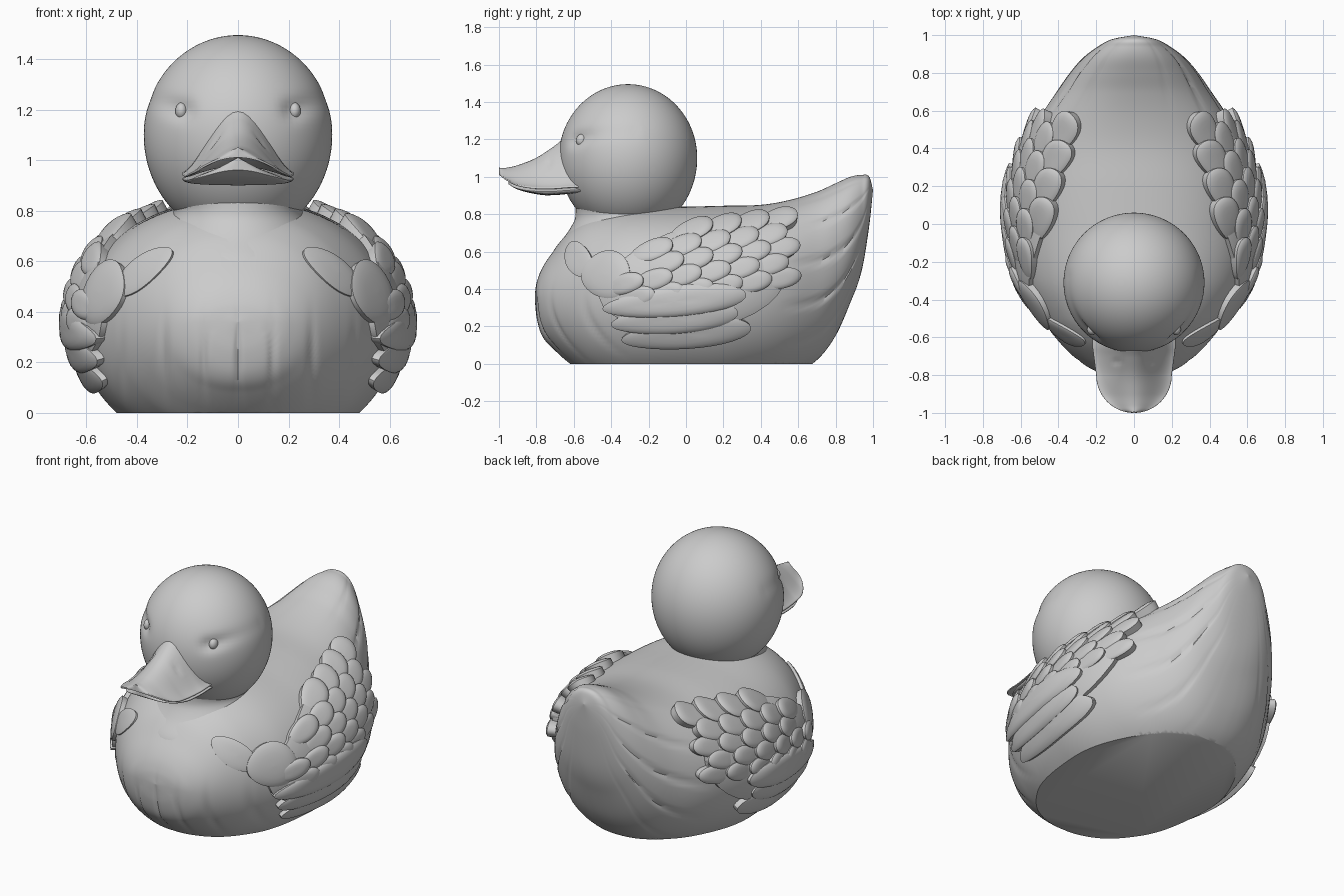
import bpy, bmesh, math
from math import sin, cos, pi, exp
from mathutils import Vector

cube = bpy.data.objects.get("Cube")
if cube:
    bpy.data.objects.remove(cube, do_unlink=True)

grey = bpy.data.materials.new("plain grey")
grey.use_nodes = True
GREY = (0.6, 0.6, 0.6, 1)
grey.diffuse_color = GREY
grey.node_tree.nodes["Principled BSDF"].inputs["Base Color"].default_value = GREY


def finish(bm, name, angle=40):
    bmesh.ops.remove_doubles(bm, verts=bm.verts, dist=0.0002)
    bmesh.ops.recalc_face_normals(bm, faces=bm.faces)
    me = bpy.data.meshes.new(name)
    bm.to_mesh(me)
    bm.free()
    ob = bpy.data.objects.new(name, me)
    bpy.context.collection.objects.link(ob)
    me.materials.append(grey)
    bpy.ops.object.select_all(action='DESELECT')
    ob.select_set(True)
    bpy.context.view_layer.objects.active = ob
    bpy.ops.object.shade_smooth_by_angle(angle=math.radians(angle))
    return ob


def loft(rings, caps=True):
    """Skin a list of closed rings."""
    bm = bmesh.new()
    vs = [[bm.verts.new(p) for p in ring] for ring in rings]
    n = len(vs[0])
    for a, b in zip(vs, vs[1:]):
        for i in range(n):
            j = (i + 1) % n
            bm.faces.new((a[i], a[j], b[j], b[i]))
    if caps:
        bm.faces.new(vs[0])
        bm.faces.new(vs[-1])
    return bm


def curve(table, t):
    """Smooth interpolation of table rows by their first column."""
    i = 0
    while i < len(table) - 2 and t > table[i + 1][0]:
        i += 1
    p, q = table[i], table[i + 1]
    o, r = table[max(i - 1, 0)], table[min(i + 2, len(table) - 1)]
    h = q[0] - p[0]
    s = min(max((t - p[0]) / h, 0), 1)
    out = []
    for k in range(1, len(p)):
        m0 = (q[k] - o[k]) / (q[0] - o[0]) * h
        m1 = (r[k] - p[k]) / (r[0] - p[0]) * h
        out.append((2*s**3 - 3*s*s + 1) * p[k] + (s**3 - 2*s*s + s) * m0
                   + (3*s*s - 2*s**3) * q[k] + (s**3 - s*s) * m1)
    return out


# Body stations: y, half width, lowest z, widest z, top z
BODY = [(-.81, 0, .36, .36, .36), (-.80, .13, .25, .36, .43),
        (-.77, .22, .15, .35, .51), (-.71, .31, .08, .35, .60),
        (-.62, .40, 0, .35, .71), (-.5, .49, -.08, .36, .79),
        (-.3, .59, -.14, .36, .835), (0, .64, -.16, .36, .84),
        (.2, .63, -.16, .37, .845), (.4, .58, -.12, .39, .85),
        (.55, .51, -.07, .41, .875), (.7, .41, .02, .45, .92),
        (.8, .34, .15, .51, .965), (.88, .27, .33, .6, 1.0),
        (.94, .19, .5, .72, 1.01), (.98, .11, .74, .86, 1.0),
        (1, 0, .93, .93, .93)]


def body_point(y, th):
    w, zb, zm, zt = curve(BODY, y)
    c, s = cos(th), sin(th)
    x = math.copysign(abs(c) ** .9, c) * w
    return Vector((x, y, zm + s * ((zt - zm) if s > 0 else (zm - zb))))


def ridge(v, sharp=8):
    return max(0, cos(v)) ** sharp


body_rings = []
for i in range(141):
    y = .095 - .905 * cos(pi * i / 140)
    ring = []
    for j in range(128):
        th = 2 * pi * j / 128
        p = body_point(y, th)
        # Plumage grooves on the tail and the breast
        tail = min(max((y - .5) / .25, 0), 1) * min(max((1 - y) / .08, 0), 1)
        p.x *= 1 - .04 * tail * ridge(th * 13 + 5 * y)
        breast = exp(-((p.z - .2) / .14) ** 2) if y < -.3 else 0
        p.y += .012 * breast * ridge(p.x * 42 + .6 * sin(9 * p.x), 6)
        ring.append(p)
    body_rings.append(ring)
bm = loft(body_rings, False)
bmesh.ops.remove_doubles(bm, verts=bm.verts, dist=.0002)
cut = bmesh.ops.bisect_plane(bm, geom=bm.verts[:] + bm.edges[:] + bm.faces[:],
                             plane_co=(0, 0, 0), plane_no=(0, 0, 1), clear_inner=True)
bmesh.ops.holes_fill(bm, edges=[e for e in bm.edges if e.is_boundary], sides=0)
finish(bm, "body")

# Neck flaring into the breast: z, x radius, y radius
NECK = [(.45, .44, .44), (.6, .39, .40), (.7, .32, .325),
        (.77, .265, .285), (.81, .255, .28), (.86, .28, .28)]
neck = []
for i in range(25):
    z = .45 + .41 * i / 24
    rx, ry = curve(NECK, z)
    neck.append([(rx * cos(a), -.31 + ry * sin(a), z)
                 for a in (2 * pi * k / 64 for k in range(64))])
finish(loft(neck), "neck")

# Head with shallow sockets sweeping back from the eyes
bm = bmesh.new()
bmesh.ops.create_uvsphere(bm, u_segments=96, v_segments=64, radius=1)
for v in bm.verts:
    x, y, z = v.co
    p = Vector((x * .373, y * .37 - .31, 1.1 + z * (.395 if z > 0 else .41)))
    if p.y < -.25:
        along = max(0, abs(p.x) - .22)
        dz = p.z - 1.2 - .25 * along
        dent = exp(-(dz / .04) ** 2 - (along / .09) ** 2
                   - (min(0, abs(p.x) - .22) / .04) ** 2)
        p -= Vector((x, y, z)) * .022 * dent
    v.co = p
finish(bm, "head")

# Eyes
for side, label in ((1, "left"), (-1, "right")):
    bm = bmesh.new()
    bmesh.ops.create_uvsphere(bm, u_segments=24, v_segments=16, radius=.03)
    for v in bm.verts:
        v.co = Vector((side * .224 + v.co.x * .8, -.558 + v.co.y, 1.195 + v.co.z * 1.1))
    finish(bm, label + "_eye")

# Bill stations: y, edge z, ridge z
BILL = [(-1, 1.015, 1.035), (-.96, .985, 1.036), (-.9, .955, 1.05),
        (-.8, .94, 1.09), (-.7, .94, 1.155), (-.64, .945, 1.2), (-.5, .95, 1.21)]


def bill_width(y, tip):
    t = min(max((tip + .2 - y) / .2, 0), 1)
    return (.2 + .02 * min(max((y + .8) / .15, 0), 1)) * math.sqrt(max(0, 1 - t * t))


def bill(name, tip, upper):
    rings = []
    for i in range(49):
        y = tip + (-.5 - tip) * (i / 48) ** 1.7
        w = bill_width(y, tip)
        e, r = curve(BILL, y)
        over, under = [], []
        for k in range(33):
            a = pi * k / 32
            u = -cos(a)
            bell = (.5 + .5 * cos(pi * u)) ** .85
            x, rim = u * w, sin(a) ** .6
            if upper:
                nostril = exp(-((abs(x) - .09) / .011) ** 2 - ((y + .73) / .015) ** 2)
                top = e + (r - e) * bell + .012 * rim - .02 * nostril
                low = e + .055 * (1 - u * u) - .018 * rim
            else:
                # Lower half follows the arch of the mouth
                top = e - .018 + .05 * (1 - u * u)
                low = min(top, e - .018 - rim * min(.02, .1 * (y - tip)))
            over.append((x, y, top))
            under.append((x, y, low))
        rings.append(over + under[-2:0:-1])
    finish(loft(rings), name, 60)


bill("upper_bill", -1, True)
bill("lower_bill", -.95, False)


def on_body(y, z, side, offset):
    """Point at height z on the flank, pushed out along the surface normal."""
    w, zb, zm, zt = curve(BODY, y)
    d = (z - zm) / ((zt - zm) if z > zm else (zm - zb))
    th = math.asin(min(max(d, -.98), .98))
    p = body_point(y, th)
    n = (body_point(y + .01, th) - body_point(y - .01, th)).cross(
        body_point(y, th + .01) - body_point(y, th - .01)).normalized()
    if n.x < 0:
        n = -n
    p += n * offset
    p.x *= side
    return p


def feather(name, side, y, z, length, width, tilt, lift, root=.5):
    """Leaf shaped plate, higher at its rear tip, wrapped over the flank."""
    rings = []
    for r in (.02, .3, .55, .75, .9, .97, 1, 1.005):
        ring = []
        for k in range(32):
            a = 2 * pi * k / 32
            s, t = r * cos(a), r * sin(a)
            u, v = s * length / 2, t * width / 2 * (1 + .15 * s)
            h = lift * (root + (1 - root) * (s + 1) / 2) * (1 - .25 * r ** 6)
            if r > 1:
                h = -.02
            ring.append(on_body(y + u * cos(tilt) - v * sin(tilt),
                                z + u * sin(tilt) + v * cos(tilt), side, h))
        rings.append(ring)
    finish(loft(rings), name, 35)


for side, label in ((1, "left"), (-1, "right")):
    # Wing pad with the long flight feathers below
    feather(label + "_wing_pad", side, .04, .45, 1.0, .52, .2, .042, .8)
    for n, (y, z, length, lift) in enumerate(
            ((.0, .17, .68, .045), (-.06, .25, .66, .06), (-.06, .335, .74, .075))):
        feather(f"{label}_flight_feather_{n}", side, y, z, length, .15, .1, lift, .7)
    # Overlapping scale rows, rearmost first
    for row in range(5):
        for col in range(6 - row // 2):
            y = .48 - col * .15 - (row % 2) * .06
            z = .40 + row * .075 + .13 * (y - .1)
            if row == 4 and y < -.15:
                continue
            feather(f"{label}_scale_{row}_{col}", side, y, z, .23, .1, .22,
                    .062 + .004 * min(col, 3), .35)
    # Shoulder and breast tufts
    feather(label + "_shoulder", side, -.42, .47, .26, .24, .1, .05, .5)
    feather(label + "_breast_tuft", side, -.57, .55, .14, .2, .5, .022, .4)
